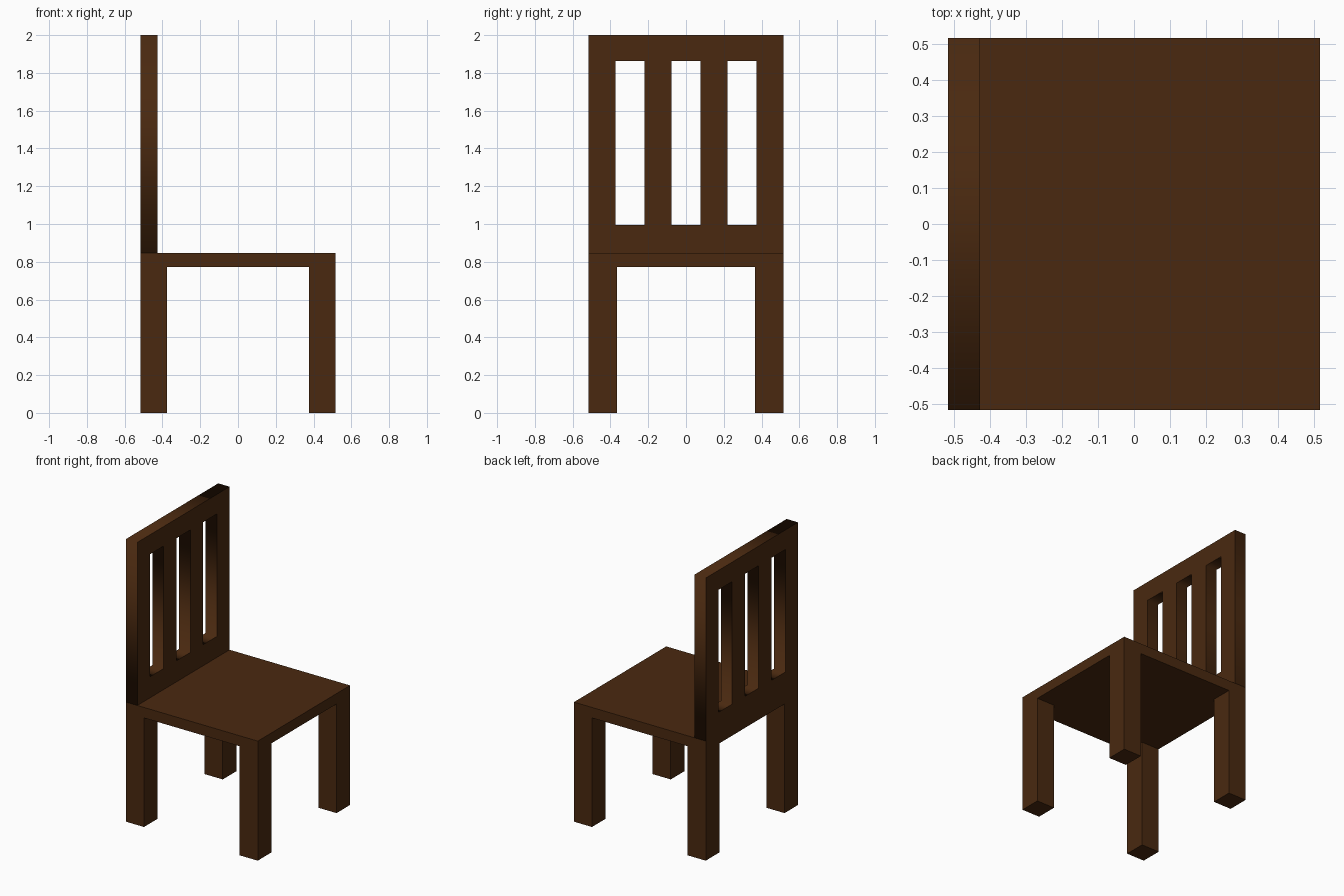
import bpy
from math import radians

if "Cube" in bpy.data.objects:
    bpy.data.objects.remove(bpy.data.objects["Cube"])

wood = bpy.data.materials.new("dark_wood")
wood.diffuse_color = (0.068, 0.022, 0.005, 1)
wood.use_nodes = True
wood.node_tree.nodes["Principled BSDF"].inputs["Base Color"].default_value = wood.diffuse_color

HALF = 0.516        # half width and half depth of the chair
SEAT_BOTTOM, SEAT_TOP, HEIGHT = 0.772, 0.846, 2.0
BACK_FRONT = -0.427  # front face of the backrest


def box(name, lo, hi):
    center = [(a + b) / 2 for a, b in zip(lo, hi)]
    bpy.ops.mesh.primitive_cube_add(size=1, location=center)
    ob = bpy.context.object
    ob.name = name
    ob.scale = [b - a for a, b in zip(lo, hi)]
    bpy.ops.object.transform_apply(location=True, rotation=False, scale=True)
    ob.data.materials.append(wood)
    return ob


# Seat slab
box("seat", (-HALF, -HALF, SEAT_BOTTOM), (HALF, HALF, SEAT_TOP))

# Leg pairs, mirrored across the chair's width
for name, x0, x1 in (("back_legs", -HALF, -0.375), ("front_legs", 0.375, HALF)):
    legs = box(name, (x0, 0.365, 0), (x1, HALF, SEAT_BOTTOM))
    mirror = legs.modifiers.new("mirror", 'MIRROR')
    mirror.use_axis = (False, True, False)

# Backrest: one panel outline with three tall slots, extruded to thickness
profile = bpy.data.curves.new("backrest", 'CURVE')
profile.dimensions = '2D'
profile.fill_mode = 'BOTH'
profile.extrude = (BACK_FRONT + HALF) / 2


def rectangle(y0, y1, z0, z1):
    spline = profile.splines.new('POLY')
    spline.points.add(3)
    for p, (y, z) in zip(spline.points, ((y0, z0), (y1, z0), (y1, z1), (y0, z1))):
        p.co = (y, z, 0, 1)
    spline.use_cyclic_u = True


rectangle(-HALF, HALF, SEAT_TOP, HEIGHT)
for y in (-0.297, 0, 0.297):
    rectangle(y - 0.076, y + 0.076, 0.995, 1.862)

back = bpy.data.objects.new("backrest", profile)
bpy.context.collection.objects.link(back)
back.rotation_euler = (radians(90), 0, radians(90))
back.location.x = (BACK_FRONT - HALF) / 2
profile.materials.append(wood)
bpy.ops.object.select_all(action='DESELECT')
back.select_set(True)
bpy.context.view_layer.objects.active = back
bpy.ops.object.convert(target='MESH')
